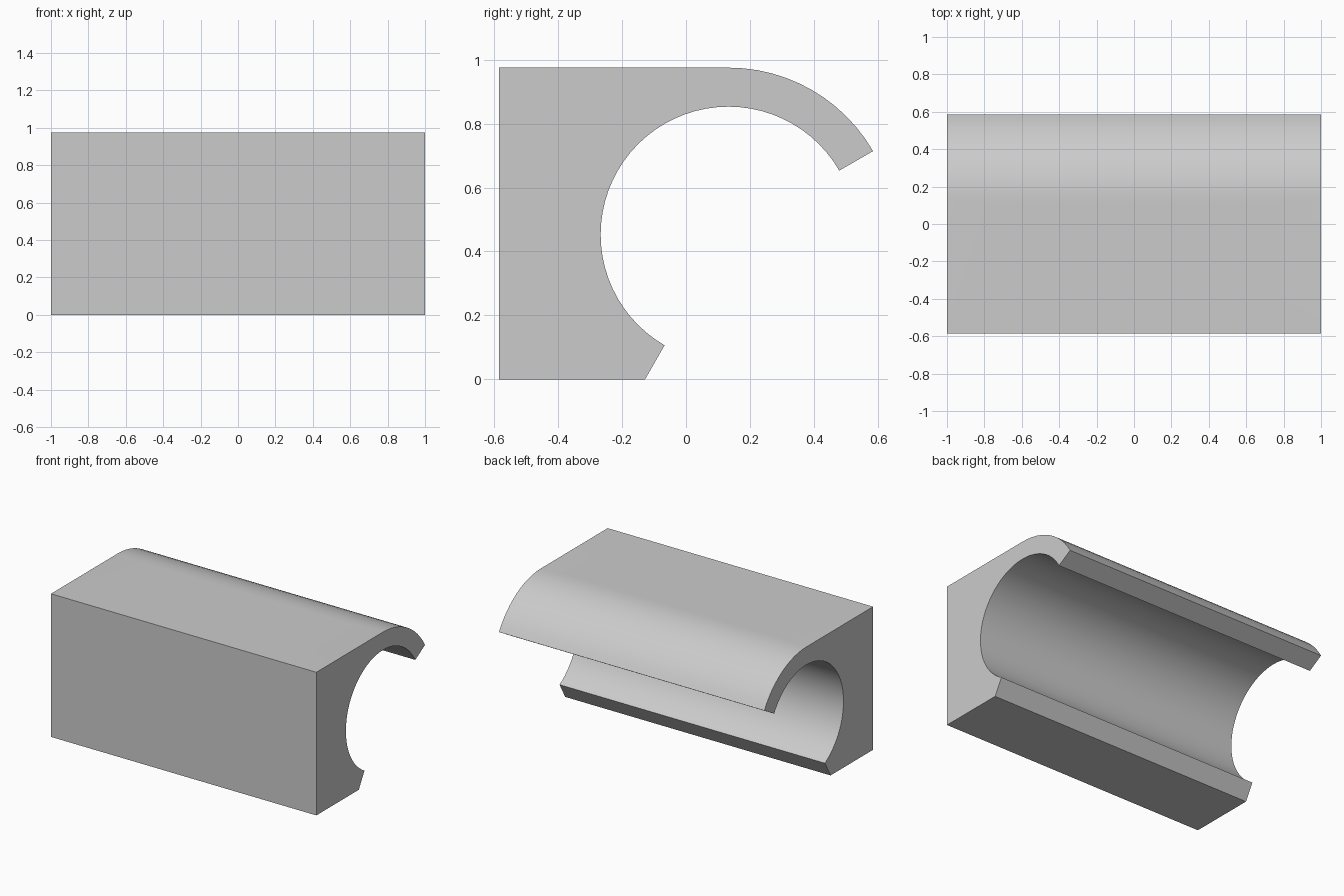
import bpy, bmesh
from math import sin, cos, radians, sqrt

cube = bpy.data.objects.get("Cube")
if cube:
    bpy.data.objects.remove(cube, do_unlink=True)

# Main dimensions
CY, CZ = 0.133, 0.453          # bore centre
BORE, SHELL, TIE = 0.40, 0.522, 0.67
TOP, FRONT = CZ + SHELL, -0.585
FLARE, HALF_W, CORNER = 0.06, 0.16, 0.03

grey = bpy.data.materials.new("light_grey")
grey.use_nodes = True
colour = (0.6, 0.6, 0.6, 1)
grey.diffuse_color = colour
grey.node_tree.nodes["Principled BSDF"].inputs["Base Color"].default_value = colour


def polar(radius, degrees):
    a = radians(degrees)
    return CY + radius * cos(a), CZ + radius * sin(a)


def make_object(name, bm):
    bmesh.ops.recalc_face_normals(bm, faces=bm.faces)
    mesh = bpy.data.meshes.new(name)
    bm.to_mesh(mesh)
    bm.free()
    obj = bpy.data.objects.new(name, mesh)
    mesh.materials.append(grey)
    bpy.context.collection.objects.link(obj)
    return obj


def loft(name, rings):
    bm = bmesh.new()
    loops = [[bm.verts.new(p) for p in ring] for ring in rings]
    n = len(loops[0])
    for a, b in zip(loops, loops[1:]):
        for i in range(n):
            j = (i + 1) % n
            bm.faces.new((a[i], a[j], b[j], b[i]))
    bm.faces.new(loops[0])
    bm.faces.new(loops[-1])
    return make_object(name, bm)


# Clamp body: square block, open bore and a curved upper lip
profile = [(FRONT, 0), (FRONT, TOP)]
profile += [polar(SHELL, a) for a in range(90, 29, -5)]
profile += [polar(BORE, a) for a in range(30, 241, 5)]
profile.append((polar(SHELL, 240)[0], 0))
body = loft("clamp_body", [[(x, y, z) for y, z in profile] for x in (-1, 1)])


def flare(z):
    """Rounded widening of a channel where it meets the surface."""
    depth = min(max(min(z, TOP - z), 0), FLARE)
    return FLARE - sqrt(FLARE ** 2 - (FLARE - depth) ** 2)


def outer_wall(degrees):
    y, z = polar(TIE, degrees)
    inside = min(max(z, FLARE), TOP - FLARE)
    if inside != z:
        y = CY - sqrt(TIE ** 2 - (inside - CZ) ** 2) - flare(z)
    return y, z


def channel_ring(centre, degrees):
    y0, z0 = polar(SHELL + 0.0005, degrees)
    y1, z1 = outer_wall(degrees)
    c = CORNER / (TIE - SHELL)
    side = [(HALF_W, (1 - c) * i / 8) for i in range(8)]
    for a in range(0, 91, 18):
        side.append((HALF_W - CORNER * (1 - cos(radians(a))), 1 - c + c * sin(radians(a))))
    half = []
    for w, t in side:
        y, z = y0 + (y1 - y0) * t, z0 + (z1 - z0) * t
        half.append((w + 0.7 * flare(z) * w / HALF_W, y, z))
    return ([(centre + w, y, z) for w, y, z in half]
            + [(centre - w, y, z) for w, y, z in reversed(half)])


# Two curved strap channels running from the top to the underside
for centre in (-0.56, 0.56):
    cutter = loft("strap_channel_cutter",
                  [channel_ring(centre, 86 + 2 * i) for i in range(81)])
    cutter.hide_render = True
    cut = body.modifiers.new("strap_channel", "BOOLEAN")
    cut.operation = "DIFFERENCE"
    cut.solver = "EXACT"
    cut.object = cutter
    bpy.context.view_layer.objects.active = body
    bpy.ops.object.modifier_apply(modifier=cut.name)
    bpy.data.objects.remove(cutter, do_unlink=True)

# Smooth curves with crisp edges
for obj in bpy.context.selected_objects:
    obj.select_set(False)
body.select_set(True)
bpy.context.view_layer.objects.active = body
bpy.ops.object.shade_smooth_by_angle(angle=radians(30))
